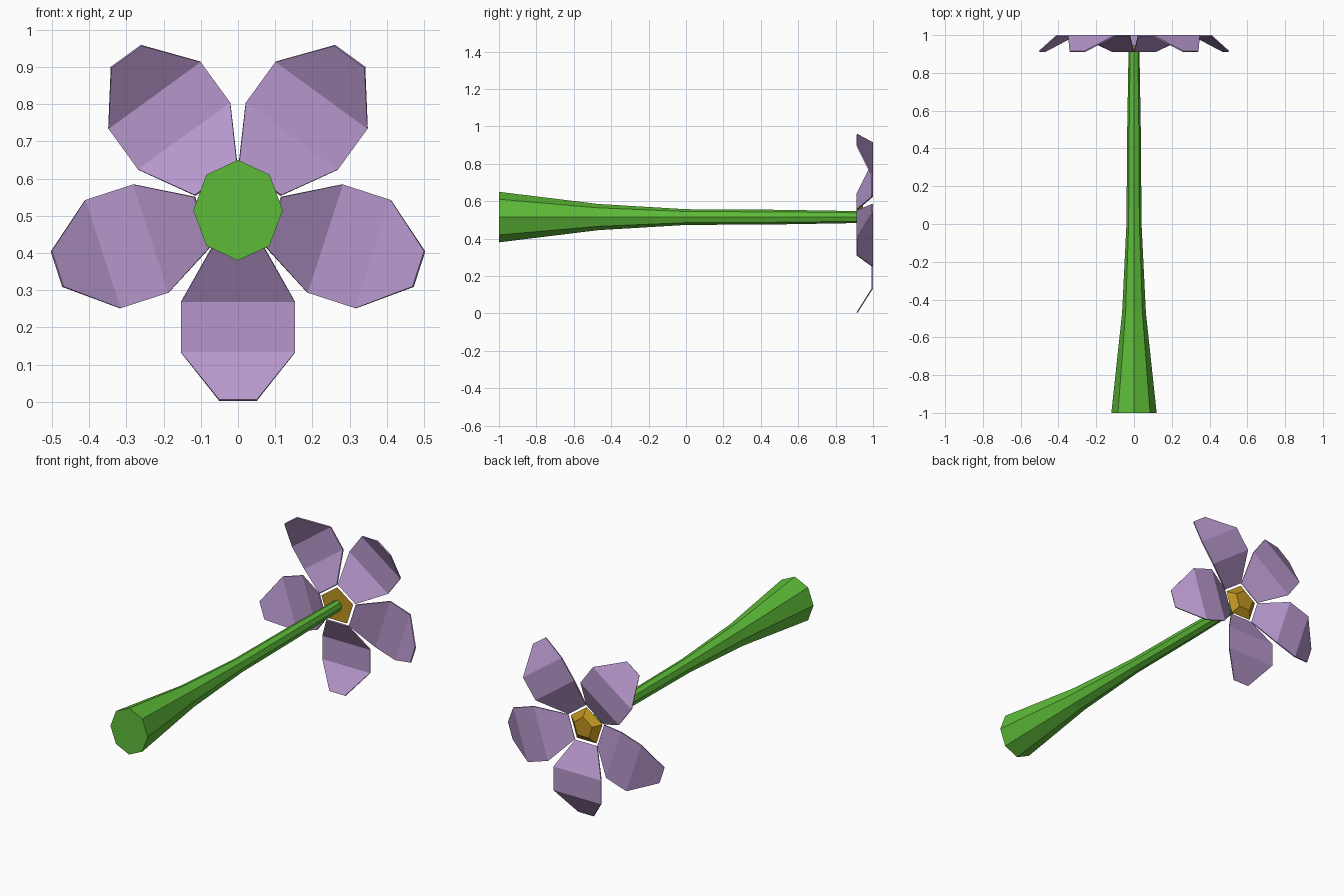
import bpy, bmesh, math

if "Cube" in bpy.data.objects:
    bpy.data.objects.remove(bpy.data.objects["Cube"])

CENTER_Z = 0.515


def material(name, rgb):
    m = bpy.data.materials.new(name)
    m.diffuse_color = (*rgb, 1)
    m.use_nodes = True
    m.node_tree.nodes["Principled BSDF"].inputs["Base Color"].default_value = m.diffuse_color
    return m


def make_object(name, bm, mat):
    bmesh.ops.recalc_face_normals(bm, faces=bm.faces)
    me = bpy.data.meshes.new(name)
    bm.to_mesh(me)
    bm.free()
    me.materials.append(mat)
    ob = bpy.data.objects.new(name, me)
    bpy.context.collection.objects.link(ob)
    return ob


def loft(name, sides, rings, start, mat):
    """Capped flat-sided loft along y; rings are (y, x radius, z radius)."""
    bm = bmesh.new()
    loops = []
    for y, rx, rz in rings:
        angles = [start + math.tau * i / sides for i in range(sides)]
        loops.append([bm.verts.new((rx * math.cos(a), y, CENTER_Z + rz * math.sin(a)))
                      for a in angles])
    for a, b in zip(loops, loops[1:]):
        for i in range(sides):
            j = (i + 1) % sides
            bm.faces.new((a[i], a[j], b[j], b[i]))
    bm.faces.new(loops[0])
    bm.faces.new(loops[-1])
    return make_object(name, bm, mat)


green = material("stem_green", (0.11, 0.50, 0.04))
gold = material("center_gold", (0.52, 0.30, 0.015))
lilac = material("petal_lilac", (0.47, 0.31, 0.60))

# Tapered octagonal stem
loft("stem", 8, [(-1.0, 0.12, 0.135), (-0.47, 0.063, 0.070), (0.0, 0.040, 0.042),
                 (0.5, 0.036, 0.039), (0.915, 0.029, 0.032)], 0, green)

# Pentagonal flower center with a faceted dome
loft("flower_center", 5, [(0.912, 0.107, 0.107), (0.945, 0.062, 0.062)],
     math.pi / 2, gold)

# Five folded petals; profile is (distance from center, half width, y)
PETAL = [(0.10, 0.070, 0.914), (0.246, 0.153, 0.996),
         (0.382, 0.153, 0.996), (0.511, 0.050, 0.914)]
for k in range(5):
    a = -math.pi / 2 + math.tau * k / 5
    c, s = math.cos(a), math.sin(a)
    bm = bmesh.new()
    rows = [[bm.verts.new((r * c - w * s, y, CENTER_Z + r * s + w * c)) for w in (-hw, hw)]
            for r, hw, y in PETAL]
    for p, q in zip(rows, rows[1:]):
        bm.faces.new((p[0], p[1], q[1], q[0]))
    petal = make_object(f"petal_{k + 1}", bm, lilac)
    thick = petal.modifiers.new("thickness", 'SOLIDIFY')
    thick.thickness = 0.007
    thick.offset = 0
    thick.use_even_offset = True
